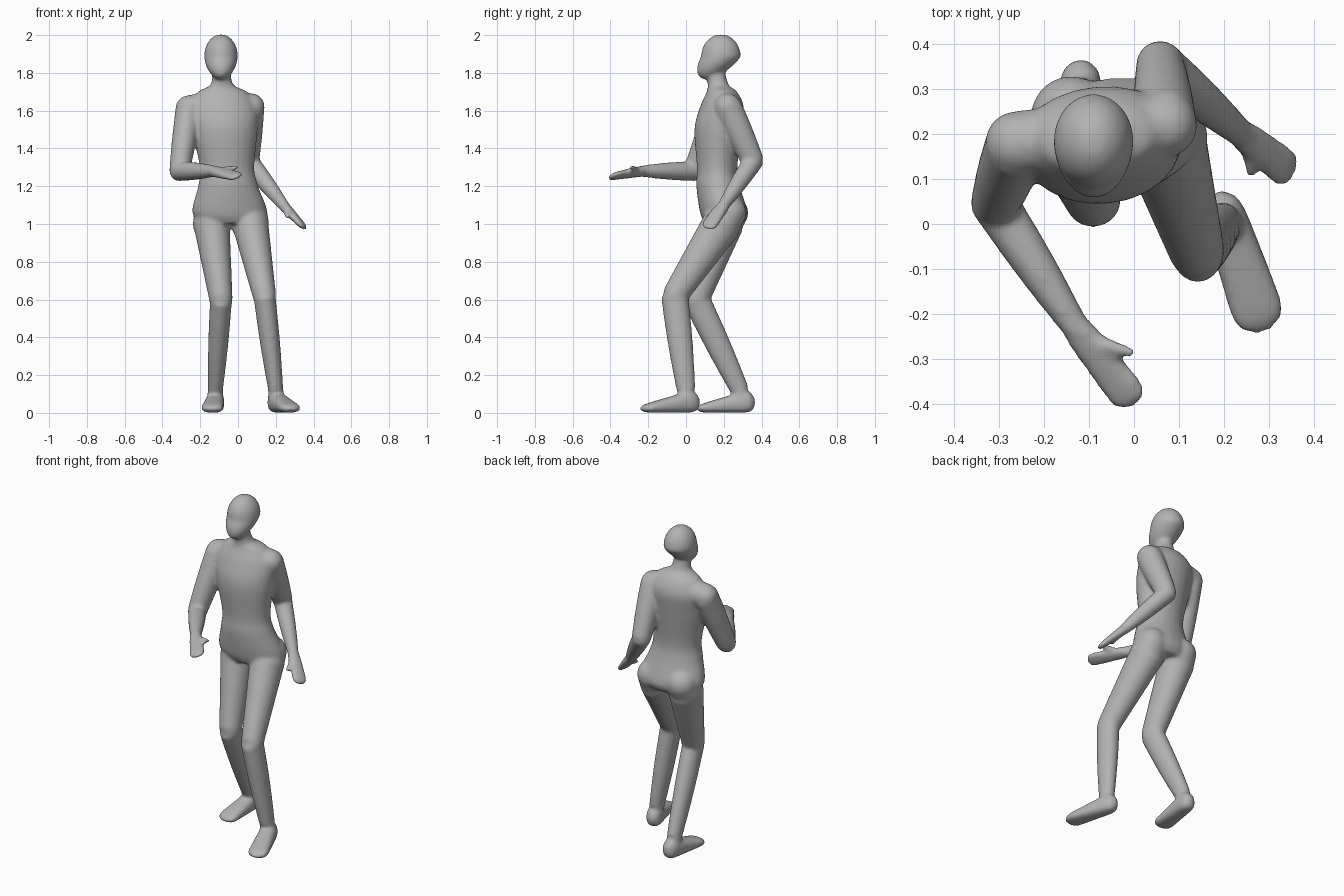
import bpy, bmesh
from math import cos, sin, pi, sqrt, copysign
from mathutils import Matrix, Vector

if "Cube" in bpy.data.objects:
    bpy.data.objects.remove(bpy.data.objects["Cube"])

SIDES = 24
STEPS = 8
ACROSS = Vector((1, 0, 0))
UP = Vector((0, 0, 1))
bm = bmesh.new()


def mix(a, b, t):
    return a + (b - a) * t


def spline(rows):
    """Catmull-Rom curve through the rows."""
    pts = [Vector(row) for row in rows]
    pts = [2 * pts[0] - pts[1]] + pts + [2 * pts[-1] - pts[-2]]
    curve = []
    for a, b, c, d in zip(pts, pts[1:], pts[2:], pts[3:]):
        for i in range(STEPS):
            t = i / STEPS
            curve.append(b + (c - a) * t / 2 + (2 * a - 5 * b + 4 * c - d) * t * t / 2
                         + (3 * b - a - 3 * c + d) * t ** 3 / 2)
    return curve + [pts[-2]]


def loft(sections, along, side, boxy=1):
    """Closed skin over sections of (centre, half width, half depth)."""
    along = along.normalized()
    across = (side - along * side.dot(along)).normalized()
    deep = along.cross(across)
    rings = []
    for centre, width, depth in sections:
        ring = []
        for k in range(SIDES):
            c, s = cos(2 * pi * k / SIDES), sin(2 * pi * k / SIDES)
            point = (centre + across * width * copysign(abs(c) ** boxy, c)
                     + deep * depth * copysign(abs(s) ** boxy, s))
            ring.append(bm.verts.new(point))
        rings.append(ring)
    for low, high in zip(rings, rings[1:]):
        for k in range(SIDES):
            n = (k + 1) % SIDES
            bm.faces.new((low[k], low[n], high[n], high[k]))
    bm.faces.new(rings[0][::-1])
    bm.faces.new(rings[-1])


def bone(start, end, first, last, bulge=0, depth=1):
    """Tapered limb segment with round joints and a muscle bulge."""
    sections = []
    for i in range(STEPS + 1):
        t = i / STEPS
        radius = mix(first, last, t) + bulge * sin(pi * t)
        sections.append((mix(start, end, t), radius, radius * depth))
    loft(sections, end - start, ACROSS)
    for joint, radius in ((start, first), (end, last)):
        bmesh.ops.create_uvsphere(bm, u_segments=SIDES, v_segments=SIDES // 2,
                                  radius=radius, matrix=Matrix.Translation(joint))


def paddle(start, end, widths, depths, side):
    """Flat foot or hand whose outline closes quickly at both ends."""
    sections = []
    for i in range(2 * STEPS + 1):
        t = i / (2 * STEPS)
        closing = max(0.3, sqrt(1 - (2 * t - 1) ** 8))
        sections.append((mix(start, end, t), mix(*widths, t) * closing,
                         mix(*depths, t) * closing))
    loft(sections, end - start, side, boxy=0.8)


def leg(hip, knee, ankle, heel, toe):
    hip, knee, ankle, heel, toe = map(Vector, (hip, knee, ankle, heel, toe))
    bone(hip + Vector((0, 0.04, 0.06)), hip, 0.09, 0.1)
    bone(hip, knee, 0.096, 0.062, depth=1.1)
    bone(knee, ankle, 0.058, 0.04, bulge=0.004, depth=1.25)
    bone(ankle, ankle - UP * 0.07, 0.042, 0.04)
    paddle(heel, toe, (0.045, 0.063), (0.065, 0.02), (toe - heel).cross(UP))


def arm(shoulder, elbow, wrist, tip, thumb, palm_side):
    shoulder, elbow, wrist, tip, thumb = map(Vector, (shoulder, elbow, wrist, tip, thumb))
    bone(Vector((-0.08, 0.2, 1.64)), shoulder, 0.07, 0.072)
    bone(shoulder, elbow, 0.07, 0.054, bulge=0.003, depth=1.1)
    bone(elbow, wrist, 0.053, 0.031, bulge=0.004)
    paddle(mix(wrist, tip, -0.1), tip, (0.034, 0.048), (0.03, 0.015), Vector(palm_side))
    bone(mix(wrist, tip, 0.15), thumb, 0.024, 0.013)


# Torso and neck: height, forward position, half width, half depth
torso = [(1, 0.2, 0.14, 0.1),
         (1.06, 0.2, 0.2, 0.125),
         (1.2, 0.17, 0.16, 0.115),
         (1.3, 0.165, 0.145, 0.107),
         (1.5, 0.17, 0.175, 0.125),
         (1.62, 0.19, 0.18, 0.115),
         (1.7, 0.19, 0.13, 0.08),
         (1.74, 0.17, 0.06, 0.055),
         (1.84, 0.15, 0.045, 0.05)]
loft([(Vector((0.02 - 0.06 * z, y, z)), width, depth)
      for z, y, width, depth in spline(torso)], UP, Vector((1, 0.1, 0)))

# Egg-shaped head, with the chin pulled forward
head = []
for i in range(1, 2 * STEPS):
    angle = pi * i / (2 * STEPS)
    low = max(0, cos(angle))
    centre = Vector((-0.09, 0.185 - 0.08 * low, 1.885 - 0.12 * cos(angle)))
    size = sin(angle) * (1 - 0.1 * low)
    head.append((centre, 0.09 * size, 0.106 * size))
loft(head, UP, ACROSS)

# Left leg steps forward, right leg trails
leg((0.065, 0.19, 1), (0.14, -0.06, 0.62), (0.2, 0, 0.12),
    (0.185, 0.07, 0.065), (0.29, -0.24, 0.02))
leg((-0.14, 0.2, 1), (-0.09, 0.055, 0.6), (-0.12, 0.285, 0.12),
    (-0.115, 0.365, 0.065), (-0.14, 0.055, 0.02))

# Left arm drawn back, right forearm reaching forward
arm((0.07, 0.22, 1.62), (0.058, 0.355, 1.33), (0.24, 0.2, 1.1),
    (0.355, 0.11, 0.975), (0.26, 0.115, 1.04), (0.4, 0.9, -0.2))
arm((-0.26, 0.18, 1.61), (-0.31, 0.045, 1.28), (-0.13, -0.23, 1.28),
    (0.005, -0.405, 1.25), (-0.01, -0.285, 1.3), (0.75, 0.55, 0.35))

# Fuse the parts into one smooth skin
bmesh.ops.recalc_face_normals(bm, faces=bm.faces)
mesh = bpy.data.meshes.new("body")
bm.to_mesh(mesh)
bm.free()
body = bpy.data.objects.new("body", mesh)
bpy.context.collection.objects.link(body)

remesh = body.modifiers.new("fuse", 'REMESH')
remesh.mode = 'VOXEL'
remesh.voxel_size = 0.009
remesh.use_smooth_shade = True
relax = body.modifiers.new("relax", 'SMOOTH')
relax.factor = 0.5
relax.iterations = 12

# Plain grey skin
grey = bpy.data.materials.new("plain_grey")
grey.use_nodes = True
colour = (0.45, 0.45, 0.45, 1)
grey.diffuse_color = colour
grey.node_tree.nodes["Principled BSDF"].inputs["Base Color"].default_value = colour
mesh.materials.append(grey)
